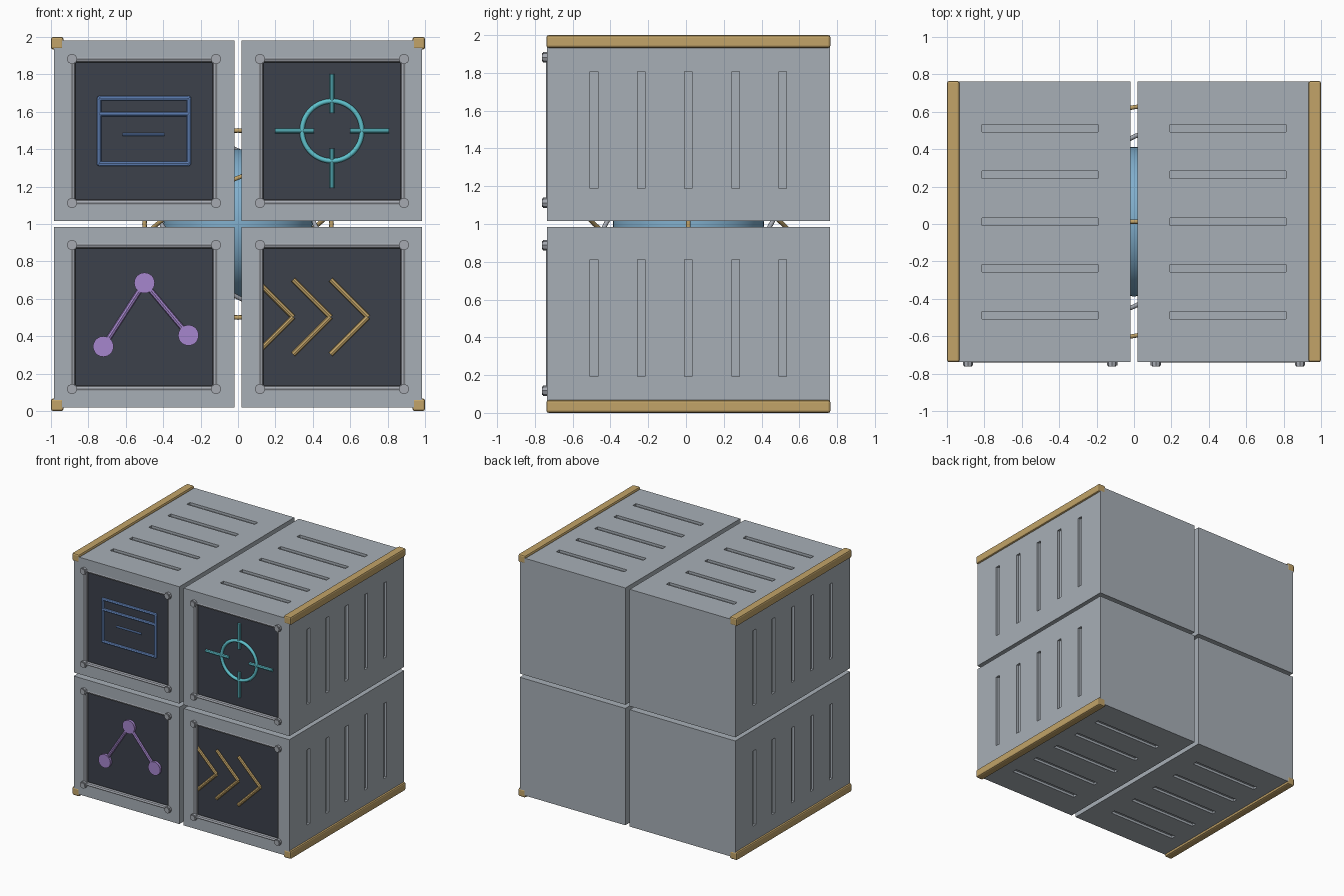
import bpy, bmesh, math
from mathutils import Vector, Matrix

old = bpy.data.objects.get("Cube")
if old:
    bpy.data.objects.remove(old, do_unlink=True)


def material(name, rgb):
    m = bpy.data.materials.new(name)
    m.use_nodes = True
    m.diffuse_color = (*rgb, 1)
    m.node_tree.nodes["Principled BSDF"].inputs["Base Color"].default_value = (*rgb, 1)
    return m


GREY = material("body grey", (0.39, 0.43, 0.47))
STEEL = material("frame steel", (0.38, 0.40, 0.44))
DARK = material("screen dark", (0.045, 0.053, 0.07))
GOLD = material("gold trim", (0.54, 0.37, 0.14))
BLUE = material("icon blue", (0.16, 0.30, 0.64))
CYAN = material("icon cyan", (0.115, 0.54, 0.61))
PURPLE = material("icon purple", (0.38, 0.24, 0.61))
CORE = material("core blue", (0.22, 0.43, 0.61))

FRONT, BACK = -0.737, 0.763
MID_Y = (FRONT + BACK) / 2
SCREEN_Y = FRONT + 0.045
ICON_Y = SCREEN_Y - 0.01
C = 0.5025          # distance of each module centre from the middle planes
H = 0.4825          # half width of a module
CENTRE = Vector((0, MID_Y, 1))


def add_box(bm, centre, size):
    mat = Matrix.Translation(centre) @ Matrix.Diagonal((*size, 1))
    bmesh.ops.create_cube(bm, size=1, matrix=mat)


def add_rod(bm, a, b, radius, sides=8):
    a, b = Vector(a), Vector(b)
    d = b - a
    turn = d.to_track_quat('Z', 'Y').to_matrix().to_4x4()
    bmesh.ops.create_cone(bm, cap_ends=True, segments=sides, radius1=radius, radius2=radius,
                          depth=d.length, matrix=Matrix.Translation((a + b) / 2) @ turn)


def finish(name, bm, mat, smooth=False):
    mesh = bpy.data.meshes.new(name)
    bm.to_mesh(mesh)
    bm.free()
    mesh.materials.append(mat)
    ob = bpy.data.objects.new(name, mesh)
    bpy.context.collection.objects.link(ob)
    if smooth:
        bpy.ops.object.select_all(action='DESELECT')
        ob.select_set(True)
        bpy.context.view_layer.objects.active = ob
        bpy.ops.object.shade_smooth_by_angle(angle=math.radians(35))
    return ob


def ring(name, centre, radius, thick, normal, mat):
    turn = Vector(normal).to_track_quat('Z', 'Y')
    bpy.ops.mesh.primitive_torus_add(major_radius=radius, minor_radius=thick, major_segments=64,
                                     minor_segments=8, location=centre, rotation=turn.to_euler())
    ob = bpy.context.object
    ob.name = name
    ob.data.materials.append(mat)
    bpy.ops.object.shade_smooth_by_angle(angle=math.radians(50))


def rods(name, pairs, radius, mat):
    bm = bmesh.new()
    for (ax, az), (bx, bz) in pairs:
        add_rod(bm, (ax, ICON_Y, az), (bx, ICON_Y, bz), radius)
    return finish(name, bm, mat)


def module(label, sx, sz):
    cx, cz = sx * C, 1 + sz * (C - 0.005)
    # body with vent grooves on its outer faces and a recess in front
    bm = bmesh.new()
    add_box(bm, (cx, MID_Y, cz), (2 * H, BACK - FRONT, 2 * H))
    body = finish(label + "_body", bm, GREY)
    bm = bmesh.new()
    for i in range(-2, 3):
        y = MID_Y + i * 0.25
        add_box(bm, (cx, y, cz + sz * H), (0.62, 0.04, 0.04))
        add_box(bm, (cx + sx * H, y, cz), (0.04, 0.04, 0.62))
    add_box(bm, (cx, FRONT, cz), (0.78, 0.09, 0.78))
    cutter = finish(label + "_cutter", bm, GREY)
    cutter.hide_render = True
    mod = body.modifiers.new("grooves", 'BOOLEAN')
    mod.object = cutter
    mod.operation = 'DIFFERENCE'
    mod.solver = 'EXACT'
    bpy.ops.object.select_all(action='DESELECT')
    bpy.context.view_layer.objects.active = body
    body.select_set(True)
    bpy.ops.object.modifier_apply(modifier=mod.name)
    bpy.data.objects.remove(cutter, do_unlink=True)
    # dark screen
    bm = bmesh.new()
    add_box(bm, (cx, SCREEN_Y - 0.001, cz), (0.78, 0.006, 0.78))
    finish(label + "_screen", bm, DARK)
    # frame tubes and corner bolts
    bm = bmesh.new()
    r, y = 0.385, FRONT + 0.015
    corners = [(cx + a * r, cz + b * r) for a, b in ((-1, -1), (1, -1), (1, 1), (-1, 1))]
    for i, (x, z) in enumerate(corners):
        nx, nz = corners[(i + 1) % 4]
        add_rod(bm, (x, y, z), (nx, y, nz), 0.018)
    finish(label + "_frame", bm, STEEL, True)
    bm = bmesh.new()
    for x, z in corners:
        add_rod(bm, (x, FRONT + 0.02, z), (x, FRONT - 0.02, z), 0.028)
        add_rod(bm, (x, FRONT - 0.015, z), (x, FRONT - 0.026, z), 0.022)
    finish(label + "_bolts", bm, STEEL)
    # gold rail along the outer edge
    bm = bmesh.new()
    add_box(bm, (sx * 0.9665, MID_Y, 1 + sz * 0.9665), (0.067, BACK - FRONT + 0.004, 0.067))
    bmesh.ops.bevel(bm, geom=bm.edges[:], offset=0.012, segments=2, affect='EDGES', profile=0.5)
    finish(label + "_rail", bm, GOLD)
    return cx, cz


# upper right module: window icon
cx, cz = module("upper_right", -1, 1)
w, h = 0.24, 0.175
pts = [(cx - w, cz - h), (cx + w, cz - h), (cx + w, cz + h), (cx - w, cz + h)]
edges = [(pts[i], pts[(i + 1) % 4]) for i in range(4)]
edges.append(((cx - w, cz + 0.09), (cx + w, cz + 0.09)))
rods("window_icon", edges, 0.012, BLUE)
rods("window_icon_dash", [((cx - 0.115, cz - 0.02), (cx + 0.11, cz - 0.02))], 0.008, BLUE)
bm = bmesh.new()
for x, z in pts:
    bmesh.ops.create_icosphere(bm, subdivisions=1, radius=0.0135,
                               matrix=Matrix.Translation((x, ICON_Y, z)))
finish("window_icon_corners", bm, BLUE)

# upper left module: crosshair icon
cx, cz = module("upper_left", 1, 1)
ring("crosshair_ring", (cx, ICON_Y, cz), 0.16, 0.013, (0, 1, 0), CYAN)
rods("crosshair_ticks", [((cx + a * 0.095, cz + b * 0.095), (cx + a * 0.305, cz + b * 0.305))
                         for a, b in ((1, 0), (-1, 0), (0, 1), (0, -1))], 0.013, CYAN)

# lower right module: linked nodes icon
cx, cz = module("lower_right", -1, -1)
top, low_a, low_b = (-0.5, 0.685), (-0.72, 0.345), (-0.265, 0.405)
rods("node_links", [(top, low_a), (top, low_b)], 0.014, PURPLE)
bm = bmesh.new()
for x, z in (top, low_a, low_b):
    add_rod(bm, (x, SCREEN_Y, z), (x, ICON_Y - 0.015, z), 0.055, 32)
finish("node_discs", bm, PURPLE, True)

# lower left module: chevron icon
cx, cz = module("lower_left", 1, -1)
arms = [((tip, cz), (tip - 0.2, cz + s * 0.2)) for tip in (0.295, 0.495, 0.695) for s in (-1, 1)]
rods("chevrons", arms, 0.014, GOLD)

# core sphere and its orbit rings between the modules
bpy.ops.mesh.primitive_uv_sphere_add(segments=48, ring_count=24, radius=0.4, location=CENTRE)
core = bpy.context.object
core.name = "core_sphere"
core.data.materials.append(CORE)
bpy.ops.object.shade_smooth()
ring("upright_orbit", CENTRE, 0.5, 0.012, (0, 1, 0), GOLD)
ring("wide_orbit", CENTRE, 0.66, 0.012, (-0.125, 0.108, 0.267), GOLD)
ring("tilted_orbit", CENTRE, 0.6, 0.012, (-0.171, 0.16, -0.185), STEEL)
